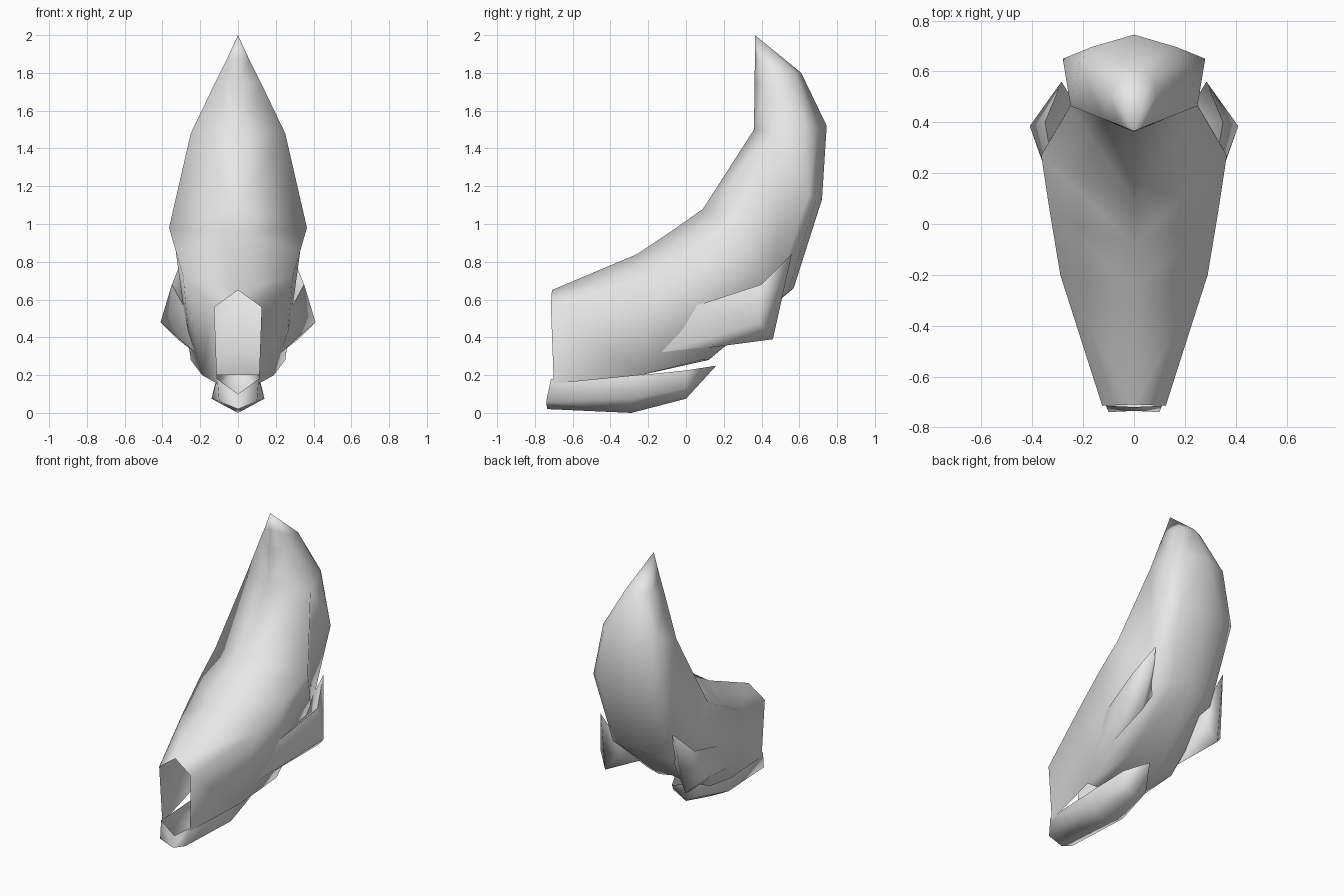
import bpy, bmesh, math

if "Cube" in bpy.data.objects:
    bpy.data.objects.remove(bpy.data.objects["Cube"])

grey = bpy.data.materials.new("light_grey")
grey.diffuse_color = (0.8, 0.8, 0.8, 1)
grey.use_nodes = True
grey.node_tree.nodes["Principled BSDF"].inputs["Base Color"].default_value = grey.diffuse_color


def make_part(name, verts, faces, weld=True, angle=100):
    """Half shell on the +x side, mirrored across x = 0."""
    bm = bmesh.new()
    vs = [bm.verts.new(v) for v in verts]
    for f in faces:
        bm.faces.new([vs[i] for i in f])
    bmesh.ops.recalc_face_normals(bm, faces=bm.faces)
    me = bpy.data.meshes.new(name)
    bm.to_mesh(me)
    bm.free()
    me.materials.append(grey)
    ob = bpy.data.objects.new(name, me)
    bpy.context.collection.objects.link(ob)
    mir = ob.modifiers.new("mirror", 'MIRROR')
    mir.use_mirror_merge = weld
    mir.merge_threshold = 0.001
    bpy.ops.object.select_all(action='DESELECT')
    ob.select_set(True)
    bpy.context.view_layer.objects.active = ob
    bpy.ops.object.modifier_apply(modifier="mirror")
    bpy.ops.object.shade_smooth_by_angle(angle=math.radians(angle))
    return ob


def loft(rings, tip, skip=lambda r, c: False, split=()):
    """Quads between half rings, closed by a fan to the tip."""
    n = len(rings[0])
    verts = [p for ring in rings for p in ring] + [tip]
    faces = []
    for r in range(len(rings) - 1):
        for c in range(n - 1):
            a, b, d, e = r*n + c, r*n + c + 1, (r+1)*n + c + 1, (r+1)*n + c
            if skip(r, c):
                continue
            if (r, c) in split:
                faces += [(a, b, e), (b, d, e)]
            else:
                faces.append((a, b, d, e))
    last = (len(rings) - 1) * n
    faces += [(last + c, last + c + 1, len(verts) - 1) for c in range(n - 1)]
    return verts, faces


# Upper head: ridge, upper edge, lower edge, underside, centre line.
# The mouth is open at the front and along the first stretch of floor.
head_rings = [
    [(0, -.71, .65), (.125, -.715, .56), (.11, -.70, .155), (.05, -.70, .16), (0, -.70, .16)],
    [(0, -.26, .84), (.29, -.20, .72), (.19, -.24, .20), (.10, -.24, .20), (0, -.24, .20)],
    [(0, -.08, .96), (.33, .04, .86), (.25, .08, .28), (.13, .12, .28), (0, .16, .32)],
    [(0, .09, 1.08), (.365, .27, .98), (.25, .47, .62), (.13, .54, .64), (0, .57, .66)],
    [(0, .36, 1.50), (.25, .465, 1.48), (.28, .65, 1.16), (.18, .69, 1.13), (0, .72, 1.13)],
    [(0, .363, 1.75), (.125, .415, 1.74), (.215, .63, 1.53), (.17, .695, 1.51), (0, .745, 1.52)],
    [(0, .365, 1.88), (.06, .39, 1.87), (.09, .51, 1.80), (.07, .58, 1.80), (0, .61, 1.80)],
]
v, f = loft(head_rings, (0, .365, 2.0), skip=lambda r, c: r < 1 and c > 1,
            split=[(3, 1)])
make_part("head_shell", v, f)

# Lower jaw: open trough of rim, side and keel with a notched front lip
jaw_rings = [
    [(.11, -.715, .18), (.10, -.74, .06), (0, -.735, .02)],
    [(.11, -.24, .20), (.14, -.28, .075), (0, -.29, 0)],
    [(.09, 0, .225), (.10, 0, .13), (0, 0, .075)],
]
v, f = loft(jaw_rings, (0, .16, .25))
v.append((0, -.72, .10))
f.append((0, 1, 2, len(v) - 1))
make_part("lower_jaw", v, f)

# Cheek fins: swept spikes on each side
fin = [(.21, -.18, .305), (.29, .06, .57), (.35, .40, .68), (.285, .56, .84),
       (.41, .385, .48), (.32, .46, .39), (.20, .42, .56)]
fin_faces = [(0, 4, 1), (1, 4, 2), (2, 4, 3), (3, 4, 5), (0, 5, 4),
             (3, 5, 6), (0, 6, 5), (0, 1, 6), (1, 2, 6), (2, 3, 6)]
make_part("cheek_fins", fin, fin_faces, weld=False, angle=80)
